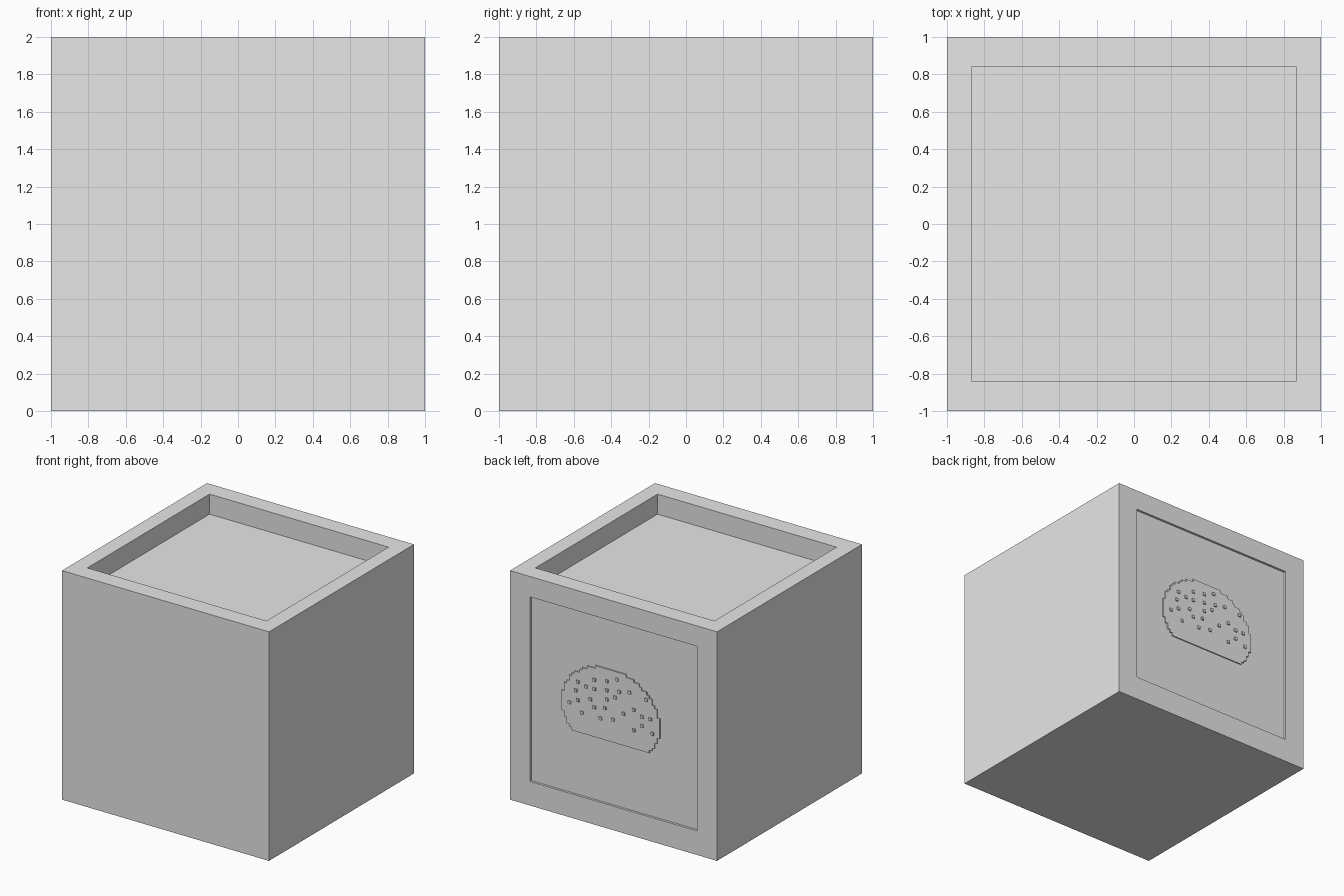
import bpy, bmesh, math
from mathutils import Vector, Matrix

cube = bpy.data.objects.get("Cube")
if cube:
    bpy.data.objects.remove(cube, do_unlink=True)

stone = bpy.data.materials.new("light_grey")
stone.use_nodes = True
grey = (0.8, 0.8, 0.8, 1)
stone.diffuse_color = grey
stone.node_tree.nodes["Principled BSDF"].inputs["Base Color"].default_value = grey


def add_object(name, bm):
    bmesh.ops.recalc_face_normals(bm, faces=bm.faces)
    mesh = bpy.data.meshes.new(name)
    bm.to_mesh(mesh)
    bm.free()
    mesh.materials.append(stone)
    obj = bpy.data.objects.new(name, mesh)
    bpy.context.collection.objects.link(obj)
    return obj


def recess(bm, normal, half, centre, depth):
    """Sink a rectangle into the side of the box that faces along normal."""
    normal, half, centre = Vector(normal), Vector(half), Vector(centre)
    bm.normal_update()
    face = max(bm.faces, key=lambda f: f.normal.dot(normal) * f.calc_area())
    bmesh.ops.inset_individual(bm, faces=[face], thickness=0.1)
    middle = face.calc_center_median()
    for v in face.verts:
        side = v.co - middle
        for axis in range(3):
            if half[axis]:
                v.co[axis] = centre[axis] + math.copysign(half[axis], side[axis])
    floor = bmesh.ops.extrude_discrete_faces(bm, faces=[face])["faces"][0]
    bmesh.ops.translate(bm, verts=floor.verts, vec=-normal * depth)


# Planter box with open top and a shallow panel on the back
bm = bmesh.new()
bmesh.ops.create_cube(bm, size=2, matrix=Matrix.Translation((0, 0, 1)))
recess(bm, (0, 0, 1), (0.865, 0.843, 0), (0, 0, 2), 0.175)
recess(bm, (0, 1, 0), (0.807, 0, 0.806), (0, 1, 1.016), 0.02)
add_object("planter_box", bm)

# Raised dome relief with a stepped outline and a flat base
step = 0.025
centre_x, centre_z, base_z = 0.037, 1.0, 0.76
radius_x, radius_z = 0.475, 0.39
edge = []
rows = round((centre_z + radius_z - base_z) / step)
for row in range(rows):
    z = base_z + row * step
    rise = (z + step / 2 - centre_z) / radius_z
    half = radius_x * math.sqrt(max(0, 1 - rise * rise))
    half = max(step, round(half / step) * step)
    if edge and edge[-1][0] == half:
        edge[-1] = (half, z + step)
    else:
        edge += [(half, z), (half, z + step)]
outline = [(centre_x + w, z) for w, z in edge]
outline += [(centre_x - w, z) for w, z in reversed(edge)]
bm = bmesh.new()
plate = bm.faces.new([bm.verts.new((x, 0.978, z)) for x, z in outline])
new = bmesh.ops.extrude_face_region(bm, geom=[plate])["geom"]
bmesh.ops.translate(bm, verts=[g for g in new if isinstance(g, bmesh.types.BMVert)],
                    vec=(0, 0.012, 0))
add_object("dome_relief", bm)

# Small square studs scattered over the dome, as grid columns and rows
studs = [(18, 10), (14, 9), (10, 13), (4, 14), (-1, 16), (19, 6), (10, 9),
         (4, 10), (-2, 11), (-7, 12), (-15, 11), (22, 0), (18, 2), (12, 4),
         (4, 6), (0, 8), (16, -3), (10, 1), (5, 2), (-4, 2), (-9, 5),
         (7, -3), (1, -2), (-13, 3), (-17, 3), (-13, -1), (-9, -4), (-18, -3)]
bm = bmesh.new()
for col, row in studs:
    place = Matrix.Translation((col * 0.02 - 0.01, 0.992, centre_z + row * 0.02))
    bmesh.ops.create_cube(bm, size=1, matrix=place @ Matrix.Diagonal((0.026, 0.016, 0.026, 1)))
add_object("dome_studs", bm)
